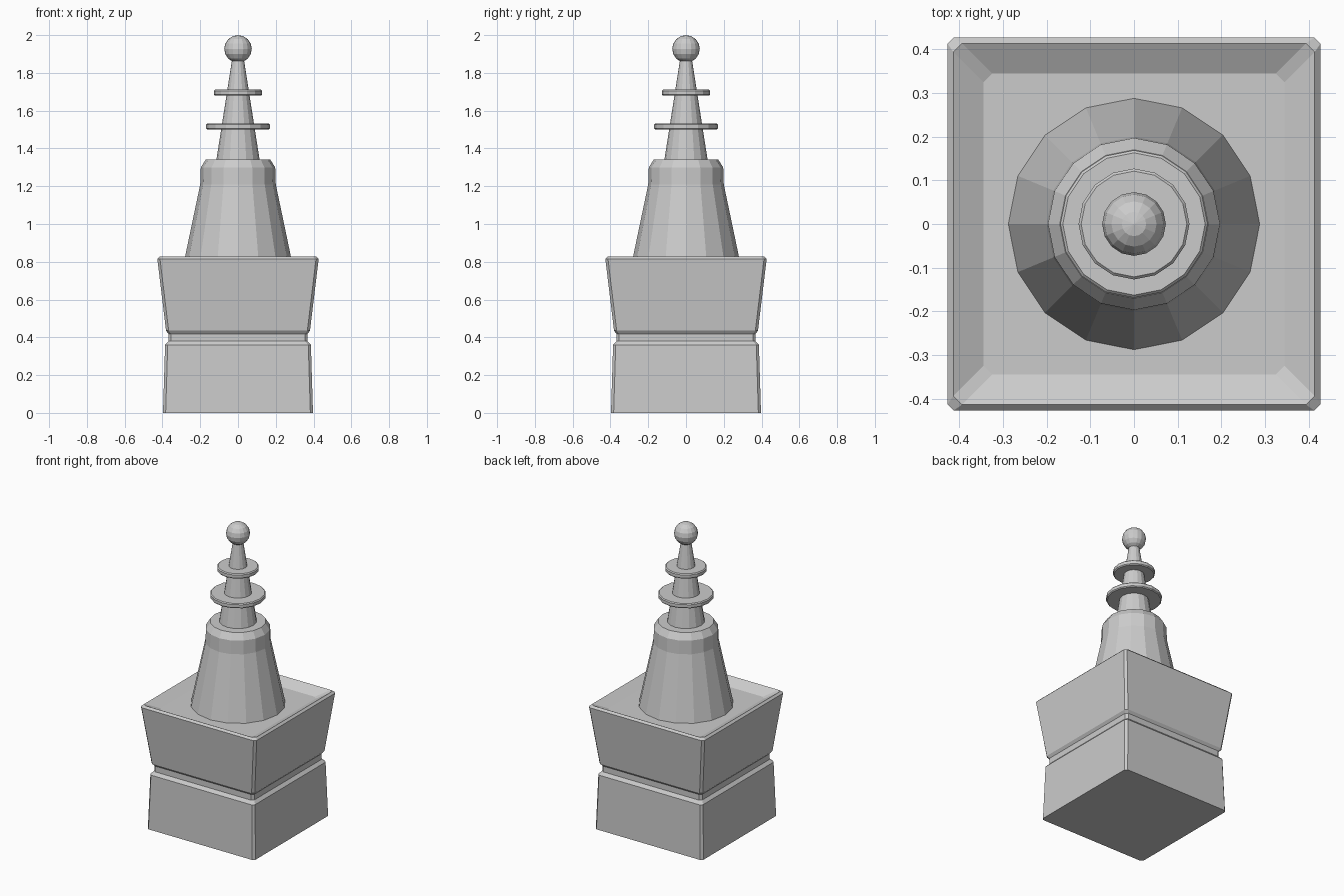
import bpy, bmesh
from math import cos, sin, pi

if "Cube" in bpy.data.objects:
    bpy.data.objects.remove(bpy.data.objects["Cube"])


def loft(name, rings):
    """Skin a stack of closed rings and cap both ends."""
    bm = bmesh.new()
    loops = [[bm.verts.new(p) for p in ring] for ring in rings]
    n = len(loops[0])
    for a, b in zip(loops, loops[1:]):
        for i in range(n):
            j = (i + 1) % n
            bm.faces.new((a[i], a[j], b[j], b[i]))
    bm.faces.new(loops[0][::-1])
    bm.faces.new(loops[-1])
    mesh = bpy.data.meshes.new(name)
    bm.to_mesh(mesh)
    bm.free()
    obj = bpy.data.objects.new(name, mesh)
    bpy.context.collection.objects.link(obj)
    return obj


def square_ring(h, z, c):
    """Square of half width h with corners cut by c."""
    k = h - c
    return [(h, -k, z), (h, k, z), (k, h, z), (-k, h, z),
            (-h, k, z), (-h, -k, z), (-k, -h, z), (k, -h, z)]


def round_ring(r, z, n=16):
    return [(r * cos(2 * pi * i / n), r * sin(2 * pi * i / n), z) for i in range(n)]


def turned(name, profile):
    return loft(name, [round_ring(r, z) for r, z in profile])


# Square pedestal: lower block, groove, flared upper block, dished top
loft("pedestal", [square_ring(*p) for p in [
    (0.397, 0, 0.014), (0.386, 0.36, 0.014), (0.368, 0.38, 0.014),
    (0.368, 0.418, 0.014), (0.381, 0.435, 0.014), (0.427, 0.815, 0.014),
    (0.414, 0.828, 0.02), (0.345, 0.79, 0.02)]])

# Bell-shaped body with a collar and chamfered shoulder
turned("bell", [(0.289, 0.785), (0.2, 1.21), (0.197, 1.30), (0.17, 1.342)])

# Tapering spire
turned("spire", [(0.116, 1.33), (0.03, 1.88)])

# Two thin discs with softened edges
for name, r, z in (("lower_disc", 0.169, 1.516), ("upper_disc", 0.127, 1.695)):
    turned(name, [(r - 0.006, z - 0.016), (r, z - 0.01),
                  (r, z + 0.01), (r - 0.006, z + 0.016)])

# Ball on the tip
bpy.ops.mesh.primitive_uv_sphere_add(segments=16, ring_count=8, radius=0.073,
                                     location=(0, 0, 1.927))
bpy.context.object.name = "ball"
